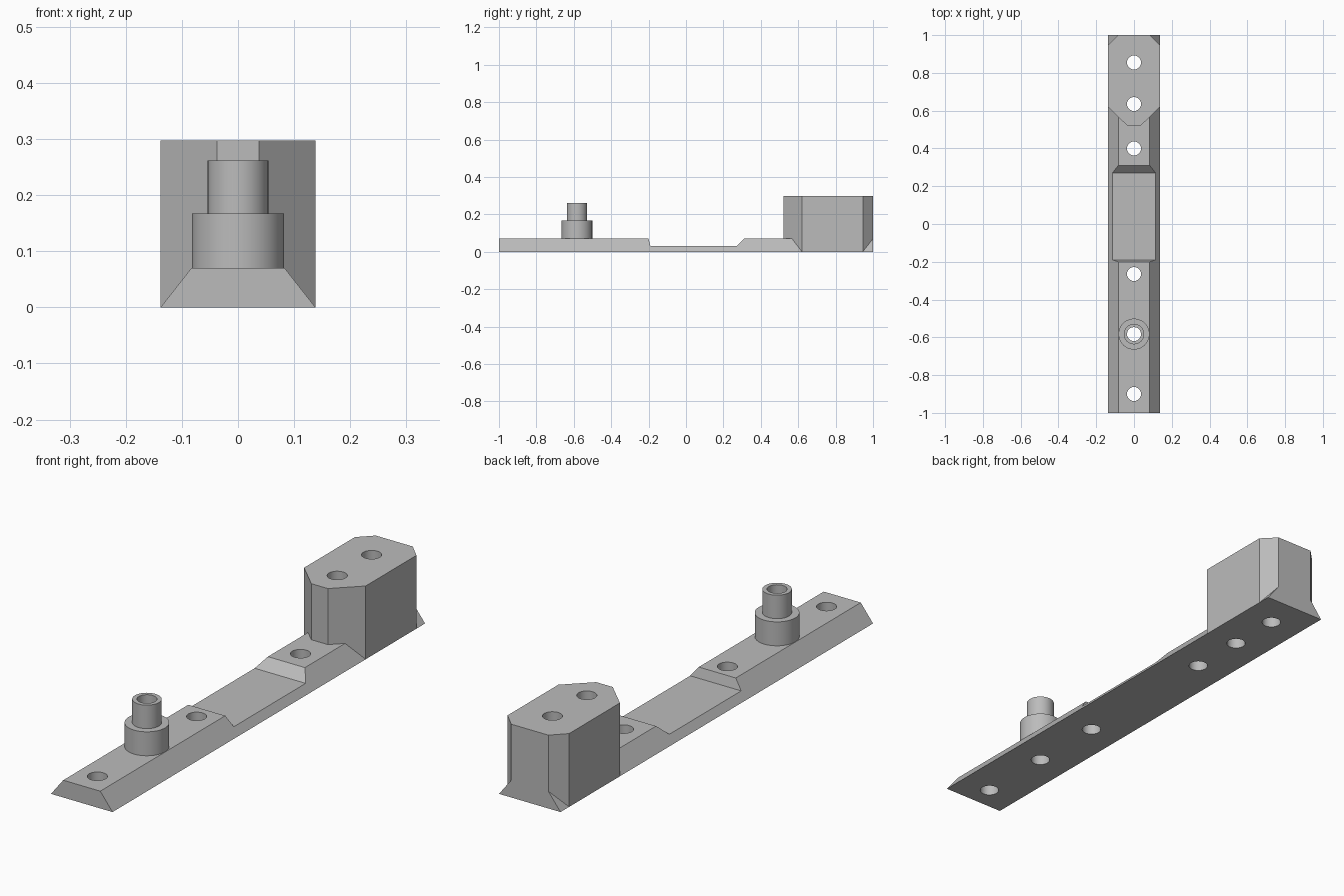
import bpy
import bmesh
from mathutils import Vector

cube = bpy.data.objects.get("Cube")
if cube:
    bpy.data.objects.remove(cube, do_unlink=True)

grey = bpy.data.materials.new("plain grey")
grey.use_nodes = True
GREY = (0.5, 0.5, 0.5, 1)
grey.diffuse_color = GREY
grey.node_tree.nodes["Principled BSDF"].inputs["Base Color"].default_value = GREY

HALF, TOP_HALF, RAIL_H = 0.138, 0.083, 0.07
HOLE_R, POST_Y = 0.037, -0.583
HOLES = (-0.9, POST_Y, -0.265, 0.4, 0.635, 0.855)


def prism(name, outline, offset):
    """Extrude a closed outline along the offset vector."""
    bm = bmesh.new()
    face = bm.faces.new([bm.verts.new(p) for p in outline])
    ext = bmesh.ops.extrude_face_region(bm, geom=[face])
    moved = [v for v in ext["geom"] if isinstance(v, bmesh.types.BMVert)]
    bmesh.ops.translate(bm, verts=moved, vec=Vector(offset))
    bmesh.ops.recalc_face_normals(bm, faces=bm.faces)
    mesh = bpy.data.meshes.new(name)
    bm.to_mesh(mesh)
    bm.free()
    mesh.materials.append(grey)
    obj = bpy.data.objects.new(name, mesh)
    bpy.context.collection.objects.link(obj)
    return obj


def cylinder(name, radius, y, z0, z1):
    bpy.ops.mesh.primitive_cylinder_add(vertices=48, radius=radius, depth=z1 - z0,
                                        location=(0, y, (z0 + z1) / 2))
    obj = bpy.context.object
    obj.name = name
    obj.data.materials.append(grey)
    return obj


def combine(target, other, operation):
    """Apply a boolean and discard the tool object."""
    bpy.context.view_layer.objects.active = target
    mod = target.modifiers.new("boolean", "BOOLEAN")
    mod.operation, mod.solver, mod.object = operation, "EXACT", other
    bpy.ops.object.modifier_apply(modifier=mod.name)
    bpy.data.objects.remove(other, do_unlink=True)


# Rail with sloping sides
section = [(-HALF, -1, 0), (HALF, -1, 0), (TOP_HALF, -1, RAIL_H), (-TOP_HALF, -1, RAIL_H)]
rail = prism("mounting_rail", section, (0, 2, 0))

# Shallow recess across the rail
recess = [(-0.2, -0.2, RAIL_H), (-0.2, -0.19, 0.03), (-0.2, 0.27, 0.03),
          (-0.2, 0.31, RAIL_H), (-0.2, 0.31, 0.1), (-0.2, -0.2, 0.1)]
combine(rail, prism("recess_cutter", recess, (0.4, 0, 0)), "DIFFERENCE")

# Tall block with chamfered corners
side = [(0.037, 0.522), (HALF, 0.62), (HALF, 0.945), (0.083, 1)]
plan = side + [(-x, y) for x, y in reversed(side)]
combine(rail, prism("end_block", [(x, y, 0) for x, y in plan], (0, 0, 0.297)), "UNION")

# Stepped post
combine(rail, cylinder("post_collar", 0.082, POST_Y, 0.04, 0.167), "UNION")
combine(rail, cylinder("post_tip", 0.054, POST_Y, 0.1, 0.262), "UNION")

# Bolt holes through the rail, post and block
for y in HOLES:
    combine(rail, cylinder("hole_cutter", HOLE_R, y, -0.1, 0.4), "DIFFERENCE")

bpy.ops.object.select_all(action="DESELECT")
rail.select_set(True)
bpy.context.view_layer.objects.active = rail
bpy.ops.object.shade_smooth_by_angle()
